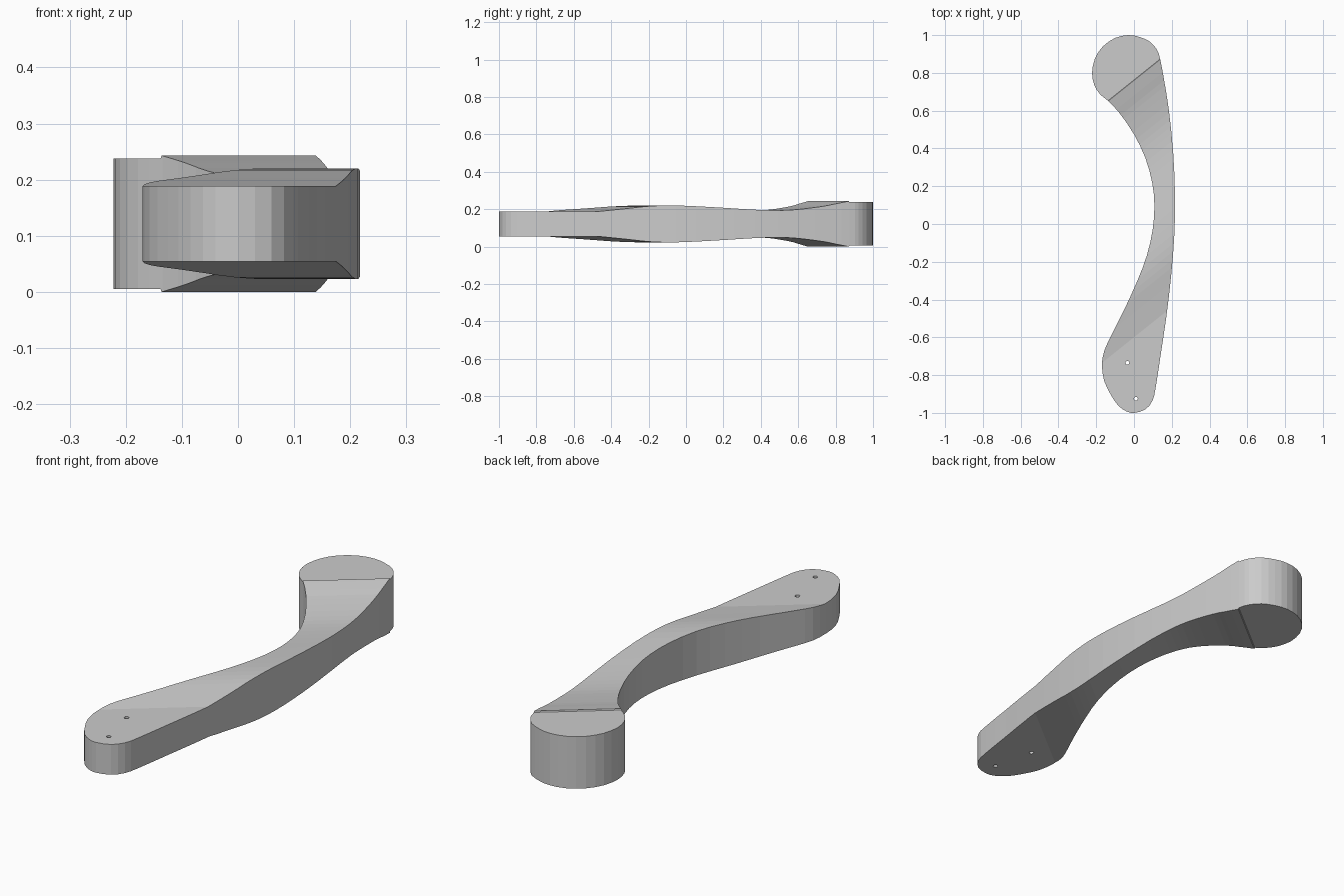
import bpy, bmesh
from mathutils import Vector

if "Cube" in bpy.data.objects:
    bpy.data.objects.remove(bpy.data.objects["Cube"])

MID = 0.1215      # mid-height, the body is mirrored above and below it
SKEW = 0.8        # thickness varies along u = y - SKEW * x


def spline(pts, steps, closed):
    """Catmull-Rom curve through 2D points."""
    n = len(pts)
    get = (lambda i: Vector(pts[i % n])) if closed else (
        lambda i: Vector(pts[min(max(i, 0), n - 1)]))
    out = []
    for i in range(n if closed else n - 1):
        a, b, c, d = (get(i + k) for k in (-1, 0, 1, 2))
        for s in range(steps):
            t = s / steps
            out.append(0.5 * (2 * b + (c - a) * t + (2 * a - 5 * b + 4 * c - d) * t * t
                              + (3 * b - a - 3 * c + d) * t ** 3))
    return out if closed else out + [get(n - 1)]


# Plan outline, counter-clockwise from the front tip
outline = [
    (0, -1), (.06, -.982), (.098, -.935), (.115, -.865), (.14, -.70), (.17, -.50),
    (.197, -.27), (.214, -.05), (.217, .15), (.208, .37), (.185, .60), (.158, .77),
    (.138, .875), (.122, .922), (.085, .965), (.03, .99), (-.03, 1), (-.10, .985),
    (-.165, .94), (-.207, .875), (-.222, .80), (-.21, .735), (-.178, .685),
    (-.135, .65), (-.075, .585), (0, .475), (.06, .35), (.096, .22), (.108, .10),
    (.099, -.03), (.067, -.17), (.018, -.30), (-.05, -.45), (-.12, -.59),
    (-.157, -.67), (-.17, -.745), (-.158, -.83), (-.125, -.90), (-.085, -.96), (-.04, -.992)]

# Half thickness along u: thin grip, swell, waist, rise to the round end
profile = spline([(-.60, .0675), (-.47, .082), (-.35, .0955), (-.22, .0985),
                  (-.02, .089), (.18, .077), (.32, .0725), (.44, .0765),
                  (.60, .094), (.68, .108), (.76, .1215)], 3, False)
profile.append(Vector((.763, .116)))


def half_thickness(u):
    if u <= profile[0].x:
        return profile[0].y
    for p, q in zip(profile, profile[1:]):
        if u <= q.x:
            return p.y + (q.y - p.y) * (u - p.x) / (q.x - p.x)
    return profile[-1].y


# Handle body: extruded outline, sliced on the skew and shaped in height
bm = bmesh.new()
base = bm.faces.new([bm.verts.new((p.x, p.y, -1)) for p in spline(outline, 2, True)])
top = bmesh.ops.extrude_face_region(bm, geom=[base])
bmesh.ops.translate(bm, vec=(0, 0, 2),
                    verts=[v for v in top["geom"] if isinstance(v, bmesh.types.BMVert)])
for p in profile:
    bmesh.ops.bisect_plane(bm, geom=bm.verts[:] + bm.edges[:] + bm.faces[:],
                           plane_co=(0, p.x, 0), plane_no=(-SKEW, 1, 0), dist=1e-5)
for v in bm.verts:
    v.co.z = MID + v.co.z * half_thickness(v.co.y - SKEW * v.co.x)
bmesh.ops.recalc_face_normals(bm, faces=bm.faces[:])
mesh = bpy.data.meshes.new("handle")
bm.to_mesh(mesh)
bm.free()
handle = bpy.data.objects.new("handle", mesh)
bpy.context.collection.objects.link(handle)

# Two small pin holes through the grip end
for i, (x, y) in enumerate([(-.035, -.735), (.01, -.925)]):
    bpy.ops.mesh.primitive_cylinder_add(vertices=16, radius=.01, depth=1, location=(x, y, MID))
    cutter = bpy.context.object
    cutter.name = f"hole_cutter_{i + 1}"
    cutter.hide_render = True
    mod = handle.modifiers.new("pin_hole", "BOOLEAN")
    mod.operation = "DIFFERENCE"
    mod.solver = "EXACT"
    mod.object = cutter
    bpy.context.view_layer.objects.active = handle
    bpy.ops.object.modifier_apply(modifier=mod.name)
    bpy.data.objects.remove(cutter)
